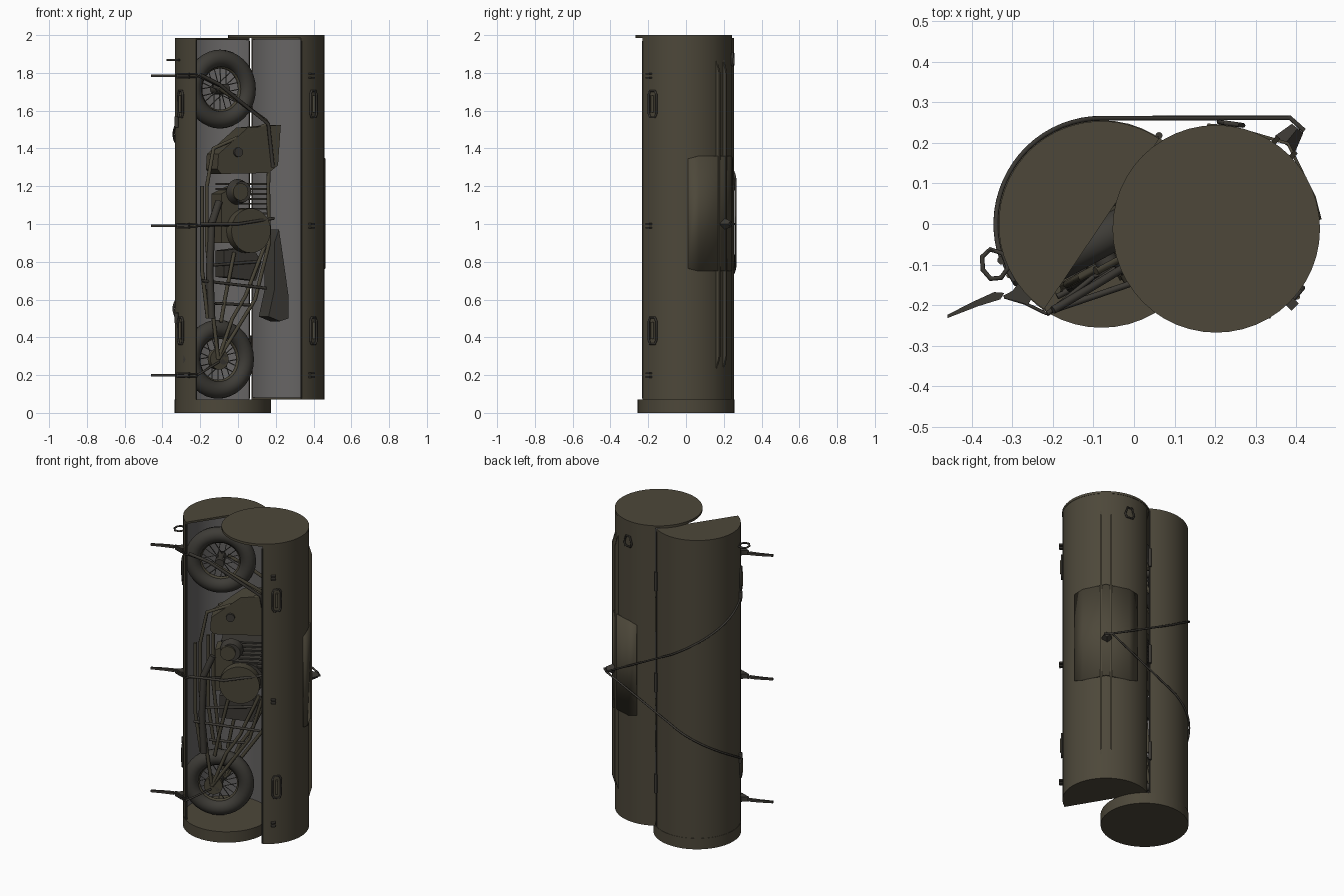
import bpy, bmesh, math
from mathutils import Vector, Matrix

if "Cube" in bpy.data.objects:
    bpy.data.objects.remove(bpy.data.objects["Cube"])

def material(name, rgb):
    m = bpy.data.materials.new(name)
    m.diffuse_color = (*rgb, 1)
    m.use_nodes = True
    m.node_tree.nodes["Principled BSDF"].inputs["Base Color"].default_value = m.diffuse_color
    return m

OLIVE = material("olive paint", (0.074, 0.064, 0.042))
GREY = material("grey lining", (0.135, 0.13, 0.128))
BIKE = material("bike green", (0.066, 0.058, 0.038))
TYRE = material("tyre rubber", (0.048, 0.045, 0.038))
METAL = material("dark metal", (0.045, 0.041, 0.034))
STEEL = material("bare steel", (0.11, 0.105, 0.095))

A, B, R = Vector((-0.08, 0, 0)), Vector((0.203, -0.012, 0)), 0.254   # shell and lid axes

def surf(c, az, r, z, t=0):
    """Point near a shell: azimuth in degrees, radius, height, sideways offset."""
    a = math.radians(az)
    return c + Vector((r*math.cos(a) - t*math.sin(a), r*math.sin(a) + t*math.cos(a), z))

def finish(name, bm, mat, matrix=None, mat2=None):
    bmesh.ops.recalc_face_normals(bm, faces=bm.faces)
    me = bpy.data.meshes.new(name)
    bm.to_mesh(me)
    bm.free()
    ob = bpy.data.objects.new(name, me)
    bpy.context.collection.objects.link(ob)
    me.materials.append(mat)
    if mat2:
        me.materials.append(mat2)
    if matrix:
        ob.matrix_world = matrix
    bpy.ops.object.select_all(action='DESELECT')
    ob.select_set(True)
    bpy.context.view_layer.objects.active = ob
    bpy.ops.object.shade_smooth_by_angle(angle=math.radians(35))
    return ob

def extrude(name, pts, vec, mat):
    """Solid from a planar polygon of 3D points pushed along vec."""
    bm = bmesh.new()
    f = bm.faces.new([bm.verts.new(p) for p in pts])
    g = bmesh.ops.extrude_face_region(bm, geom=[f])
    bmesh.ops.translate(bm, vec=vec, verts=[v for v in g['geom'] if isinstance(v, bmesh.types.BMVert)])
    return finish(name, bm, mat)

def tubes(name, paths, r, mat, cyclic=False, res=2):
    cu = bpy.data.curves.new(name, 'CURVE')
    cu.dimensions = '3D'
    cu.bevel_depth, cu.bevel_resolution, cu.use_fill_caps = r, res, True
    for path in paths:
        s = cu.splines.new('POLY')
        s.points.add(len(path) - 1)
        for p, q in zip(s.points, path):
            p.co = (*q, 1)
        s.use_cyclic_u = cyclic
    cu.materials.append(mat)
    ob = bpy.data.objects.new(name, cu)
    bpy.context.collection.objects.link(ob)
    bpy.ops.object.select_all(action='DESELECT')
    ob.select_set(True)
    bpy.context.view_layer.objects.active = ob
    bpy.ops.object.convert(target='MESH')
    bpy.ops.object.shade_smooth_by_angle(angle=math.radians(50))

def arc(c, a0, a1, r, z, n=24):
    return [surf(c, a0 + (a1 - a0)*i/n, r, z) for i in range(n + 1)]

# --- container halves: shell walls lined grey, half-round ends, full discs ---
def half(name, c, a0, a1, z0, z1):
    bm = bmesh.new()
    rows = [[bm.verts.new(p) for p in arc(c, a0, a1, r, z)]
            for r, z in ((R, z0), (R, z1), (R - 0.008, z1), (R - 0.008, z0))]
    for k in range(4):
        p, q = rows[k], rows[(k + 1) % 4]
        for i in range(24):
            f = bm.faces.new((p[i], p[i+1], q[i+1], q[i]))
            f.material_index = int(k == 2)
    for i in (0, 24):
        bm.faces.new([r[i] for r in rows])
    finish(name, bm, OLIVE, None, GREY)
    for z, part in ((z0, "bottom"), (z1 - 0.012, "top")):
        extrude(name + "_" + part, arc(c, a0, a1, R - 0.001, z), (0, 0, 0.012), OLIVE)

half("main_shell", A, 56, 236, 0.0, 1.985)
half("lid_shell", B, -59, 121, 0.07, 1.988)
extrude("base_disc", arc(A, 0, 352.5, 0.256, 0, 47), (0, 0, 0.07), OLIVE)
extrude("lid_top_disc", arc(B, 0, 352.5, 0.256, 1.985, 47), (0, 0, 0.015), OLIVE)
edges = [surf(A, 236, R, 0), surf(B, -59, R, 0), surf(A, 57, R, 0)]
tubes("rim_beads", [[e + Vector((0, 0, z)) for z in (0.075, 1.97)] for e in edges], 0.004, METAL)
hp = surf(A, 57, R + 0.006, 0)
tubes("hinges", [[hp + Vector((0, 0, z - 0.06)), hp + Vector((0, 0, z + 0.06))] for z in (0.35, 1.0, 1.65)], 0.009, METAL)

# --- recessed grips beside the opening ---
for c, az, side in ((A, 209, "shell"), (B, -40, "lid")):
    loops = []
    for z in (0.435, 1.635):
        ol = [(-.026, -.05), (-.016, -.07), (.016, -.07), (.026, -.05), (.026, .05), (.016, .07), (-.016, .07), (-.026, .05)]
        loops.append([surf(c, az, R + 0.003, z + v, t) for t, v in ol])
    tubes(side + "_grips", loops, 0.006, METAL, True)
    tubes(side + "_grip_bars", [[surf(c, az, R + 0.006, z - 0.045), surf(c, az, R + 0.006, z + 0.045)] for z in (0.435, 1.635)], 0.008, OLIVE)

# --- toggle latches, lid catches ---
def slab(name, xy, z, h, mat):
    extrude(name, [Vector((x, y, z - h/2)) for x, y in xy], (0, 0, h), mat)
for z in (0.2, 0.99, 1.785):
    slab("latch_lever", [(-.46, -.232), (-.385, -.203), (-.33, -.186), (-.32, -.17), (-.345, -.168), (-.40, -.193), (-.46, -.224)], z, 0.014, METAL)
    slab("latch_base", [(-.325, -.178), (-.262, -.2), (-.25, -.18), (-.285, -.145), (-.3, -.165)], z, 0.03, METAL)
    tubes("latch_link", [[(-.32, -.18, z + d), (-.27, -.195, z + d), (-.215, -.222, z + d)] for d in (-.008, .008)], 0.004, METAL)
    for d in (-.01, .01):
        slab("lid_catch", [surf(B, -45, R, 0, t)[:2] for t in (-.012,)] + [surf(B, -45, R + .02, 0, -.012)[:2],
             surf(B, -45, R + .02, 0, .014)[:2], surf(B, -45, R - .004, 0, .014)[:2]], z + d, 0.009, METAL)

# --- lifting rings ---
for c, az, name in ((A, 201, "shell_ring"), (B, 82, "lid_ring")):
    if c == A:
        loop = [surf(c, az, R + r, 1.868, t) for r, t in ((0, -.02), (.025, -.04), (.05, -.03), (.06, 0), (.05, .028), (.025, .035), (0, .018))]
    else:
        loop = [surf(c, az, R + .008, 1.87 + v, t) for v, t in ((.035, -.015), (.035, .015), (-.01, .03), (-.03, .02), (-.03, -.02), (-.01, -.03))]
    tubes(name, [loop], 0.006, METAL, True)

# --- skid rails, bent guard plate and rope bracket on the lid ---
for t in (-.028, .028):
    prof = [(R - .012, .2), (R + .018, .3), (R + .018, 1.8), (R - .012, 1.9)]
    extrude("skid_rail", [surf(B, 50, r, z, t - .006) for r, z in prof], surf(Vector(), 50, 0, 0, .012), OLIVE)
bm = bmesh.new()
out = [(5, .257), (18, .254), (50, .275), (82, .254), (95, .257)]
lo = [.765, .75, .75, .75, .765]
low = [bm.verts.new(surf(B, a, r, z)) for (a, r), z in zip(out, lo)]
top = [bm.verts.new(surf(B, a, r, 2.11 - z)) for (a, r), z in zip(out, lo)]
for i in range(4):
    bm.faces.new((low[i], low[i+1], top[i+1], top[i]))
plate = finish("guard_plate", bm, OLIVE)
mod = plate.modifiers.new("thickness", 'SOLIDIFY')
mod.thickness, mod.offset = 0.008, 0
bm = bmesh.new()
bmesh.ops.create_cone(bm, cap_ends=True, segments=4, radius1=0.032, radius2=0.018, depth=0.05)
finish("rope_bracket", bm, METAL, Matrix.Translation(surf(B, 51, .294, 1.0)) @ Vector((0.63, 0.78, 0)).to_track_quat('Z', 'Y').to_matrix().to_4x4())

# --- rope slings from the bracket round the back ---
ropes = []
for z in (1.53, 0.5):
    n = 20
    path = [surf(A, 200 - 110*i/n, R + .007, z + (1 - z)*0.56*i/n) for i in range(n + 1)]
    ropes.append(path + [Vector((0.385, 0.262, 1.0)), Vector((0.42, 0.23, 1.0))])
tubes("rope_slings", ropes, 0.006, METAL)
tubes("rope_shackles", [[surf(A, 200, R + .006, z - .03), surf(A, 200, R + .008, z + .03)] for z in (1.54, .5)], 0.011, METAL)

# --- folding motorbike, lying on its end, turned 28 degrees ---
CS, SN = 0.88, 0.475
O = Vector((-0.1, -0.045, 0))
M = Matrix(((CS, 0, SN, 0), (SN, 0, -CS, 0), (0, 1, 0, 0), (0, 0, 0, 1)))
W = Vector((SN, -CS, 0))

def P(x, z, w=0.0):
    """Bike point from its front-view x and z, at depth w out of the bike plane."""
    u = (x - O.x - SN*w)/CS
    return O + Vector((CS*u, SN*u, z)) + W*w

def disc(name, x, z, w, r, depth, mat, r2=None, n=28):
    bm = bmesh.new()
    bmesh.ops.create_cone(bm, cap_ends=True, segments=n, radius1=r, radius2=r2 or r, depth=depth)
    finish(name, bm, mat, Matrix.Translation(P(x, z, w)) @ M)

def ring(name, x, z, R1, r, mat):
    bpy.ops.mesh.primitive_torus_add(major_radius=R1, minor_radius=r, major_segments=36, minor_segments=12)
    ob = bpy.context.object
    ob.name, ob.matrix_world = name, Matrix.Translation(P(x, z)) @ M
    ob.data.materials.append(mat)
    bpy.ops.object.shade_smooth_by_angle(angle=math.radians(50))

def plate_w(name, xz, w0, w1, mat):
    extrude(name, [P(x, z, w0) for x, z in xz], W*(w1 - w0), mat)

for name, x, z in (("upper", -.095, 1.714), ("lower", -.105, .284)):
    ring(name + "_tyre", x, z, .162, .047, TYRE)
    ring(name + "_rim", x, z, .122, .013, BIKE)
    disc(name + "_hub", x, z, 0, .028, .12, METAL)
    c, sp = P(x, z), []
    for k in range(20):
        a, b = math.tau*k/20, math.tau*k/20 + (.5 if k % 2 else -.5)
        s = .03 if k % 4 < 2 else -.03
        sp.append([c + M.to_3x3() @ Vector((.028*math.cos(b), .028*math.sin(b), s)),
                   c + M.to_3x3() @ Vector((.118*math.cos(a), .118*math.sin(a), 0))])
    tubes(name + "_spokes", sp, .0028, STEEL, res=0)
disc("lower_brake_drum", -.105, .284, .045, .055, .03, BIKE)

# fork, handlebar, frame
tubes("fork", [[P(-.095, 1.714, w), P(.02, 1.64, w), P(.15, 1.545, w*.8), P(.18, 1.4, w*.5)] for w in (-.065, .065)], .011, BIKE)
tubes("handlebar", [[P(-.2, 1.79, .1), P(-.1, 1.74, .095), P(.16, 1.53, .08), P(.185, 1.3, .07)]], .01, METAL)
tubes("frame_tubes", [[P(x0, z0, w) for x0, z0 in path] for w in (-.055, .06) for path in (
    [(.16, 1.53), (-.13, 1.4), (-.165, 1.2), (-.165, .9), (-.13, .5), (-.105, .284)],
    [(.17, 1.5), (.16, 1.2), (.165, .9), (.09, .6), (-.105, .284)],
    [(.14, .88), (.04, .62), (-.03, .5), (-.105, .284)],
    [(-.19, 1.2), (-.19, .75), (-.16, .5)],
    [(-.02, .85), (-.07, .6), (-.09, .48)])], .0105, BIKE)
tubes("cross_bars", [[P(-.19, .7, .075), P(.15, .66, .075)], [P(-.16, .78, .05), P(.1, .8, .05)],
                     [P(-.2, 1.0, .1), P(.0, 1.0, .135), P(.19, 1.03, .1)], [P(-.12, .58, .06), P(.08, .57, .06)]], .008, METAL)
tubes("hold_straps", [[Vector((-.215, -.222, z)), P(x, z2, .075)] for z, x, z2 in ((1.785, -.1, 1.73), (.2, -.1, .27), (.99, .02, .995))], .006, METAL)

# tank, saddle, engine
plate_w("fuel_tank", [(-.17, 1.29), (-.165, 1.37), (-.01, 1.51), (.165, 1.525), (.15, 1.31), (.1, 1.27), (-.15, 1.265)], -.06, .07, BIKE)
disc("tank_cap", .0, 1.38, .075, .025, .02, METAL)
plate_w("saddle", [(.165, .97), (.19, .8), (.215, .62), (.215, .5), (.17, .485), (.11, .51), (.14, .65), (.14, .9)], -.06, .05, TYRE)
disc("crank_cover", .055, .965, .085, .118, .06, BIKE)
disc("crankcase", .045, .98, .0, .1, .12, METAL)
disc("magneto", .01, 1.17, .085, .068, .05, METAL, .055)
disc("magneto_cap", .01, 1.17, .115, .045, .02, BIKE)
for k in range(7):
    z = 1.05 + .026*k
    plate_w("cylinder_fin", [(-.12, z), (.1, z), (.1, z + .01), (-.12, z + .01)], -.07, .05, METAL)
plate_w("gearbox", [(-.12, .72), (-.12, .86), (.03, .88), (.08, .8), (.05, .7)], -.05, .045, METAL)
plate_w("engine_block", [(-.14, .9), (-.14, 1.16), (-.06, 1.2), (-.03, .9)], -.05, .06, BIKE)
tubes("exhaust", [[P(-.1, 1.12, .06), P(-.14, 1.0, .07), P(-.15, .75, .07), P(-.14, .5, .07)]], .02, METAL)
